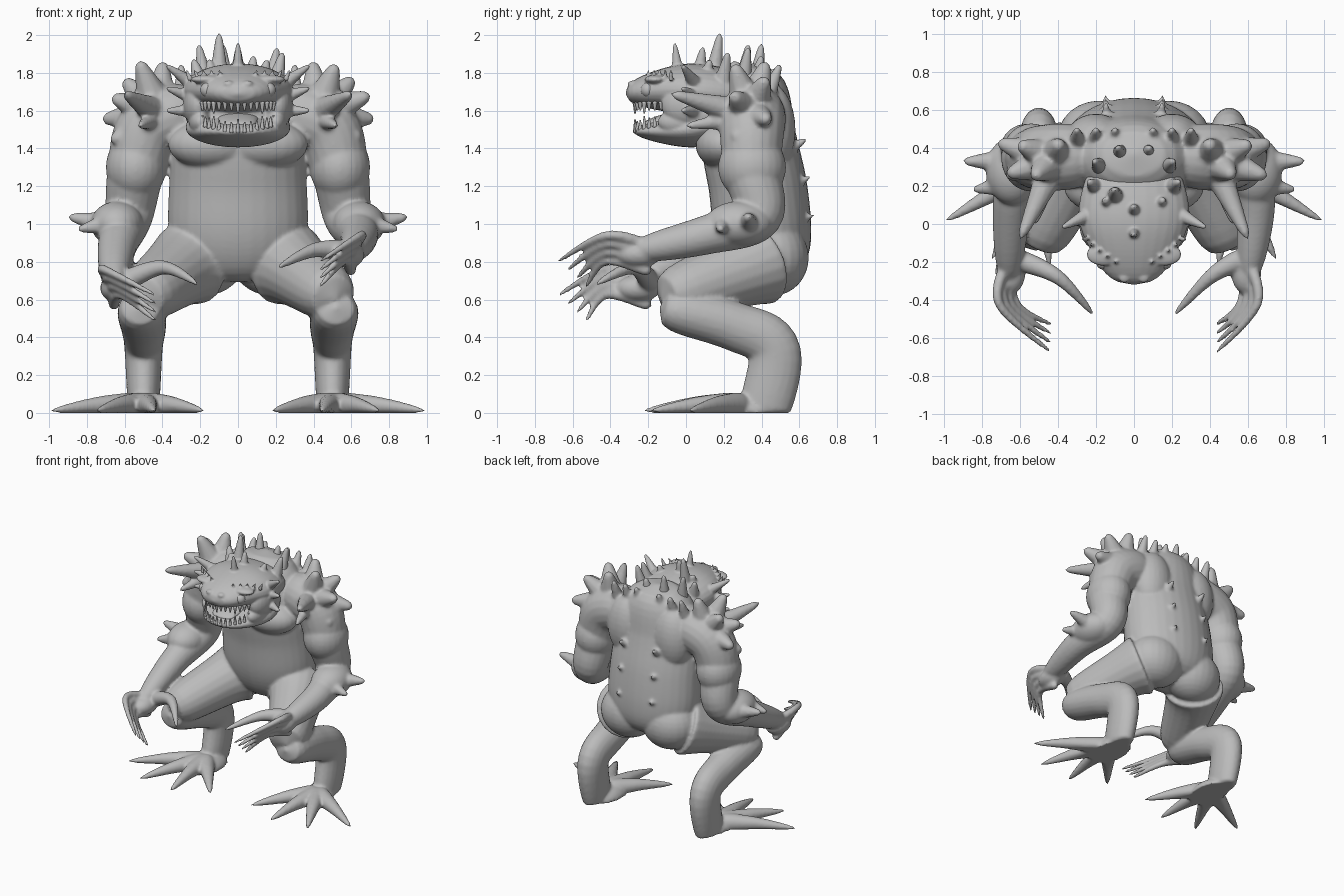
import bpy, bmesh, math, random
from mathutils import Vector, Matrix

random.seed(1)
cube = bpy.data.objects.get("Cube")
if cube:
    bpy.data.objects.remove(cube, do_unlink=True)

grey = (.5, .5, .5, 1)
hide = bpy.data.materials.new("grey hide")
hide.use_nodes = True
hide.diffuse_color = grey
hide.node_tree.nodes["Principled BSDF"].inputs["Base Color"].default_value = grey


def profile(start, end, roundness=8):
    """Radius rule: a straight taper whose two ends are rounded off."""
    def radius(t):
        taper = start + (end - start) * t
        cap = math.sqrt(1 - abs(2 * t - 1) ** roundness)
        return max(taper * cap, .004)
    return radius


def smooth_path(points, steps=8):
    """Flowing curve through the control points."""
    controls = [Vector(p) for p in points]
    controls = [controls[0], *controls, controls[-1]]
    path = []
    for before, here, there, after in zip(controls, controls[1:], controls[2:], controls[3:]):
        leave, arrive = (there - before) / 2, (after - here) / 2
        for k in range(steps):
            t = k / steps
            blend = t * t * (3 - 2 * t)
            path.append(here.lerp(there, blend) + leave * t * (1 - t) ** 2 - arrive * t * t * (1 - t))
    path.append(controls[-1])
    return path


def tube(bm, points, width, depth=None, sides=20):
    """Closed tube along a path, with elliptical rings sized by radius rules."""
    depth = depth or width
    path = smooth_path(points)
    last = len(path) - 1
    side, rings = None, []
    for i, centre in enumerate(path):
        along = (path[min(i + 1, last)] - path[max(i - 1, 0)]).normalized()
        if side is None:
            side = Vector((1, 0, 0)) if abs(along.x) < .8 else Vector((0, 1, 0))
        side = (side - along * side.dot(along)).normalized()
        up = along.cross(side)
        ring = []
        for k in range(sides):
            angle = math.tau * k / sides
            across = side * math.cos(angle) * width(i / last)
            above = up * math.sin(angle) * depth(i / last)
            ring.append(bm.verts.new(centre + across + above))
        rings.append(ring)
    for low, high in zip(rings, rings[1:]):
        for k in range(sides):
            following = (k + 1) % sides
            bm.faces.new((low[k], low[following], high[following], high[k]))
    bm.faces.new(reversed(rings[0]))
    bm.faces.new(rings[-1])


def ball(bm, centre, size):
    matrix = Matrix.Translation(centre) @ Matrix.Diagonal((*size, 1))
    bmesh.ops.create_uvsphere(bm, u_segments=24, v_segments=16, radius=1, matrix=matrix)


def spike(bm, base, tip, radius):
    tube(bm, (base, tip), profile(radius, radius / 5, 20), sides=10)


def finish(bm, name, voxel=None, smoothing=3):
    """Make the object, melting overlapping forms together if a voxel size is given."""
    bmesh.ops.recalc_face_normals(bm, faces=bm.faces)
    mesh = bpy.data.meshes.new(name)
    bm.to_mesh(mesh)
    bm.free()
    mesh.shade_smooth()
    mesh.materials.append(hide)
    obj = bpy.data.objects.new(name, mesh)
    bpy.context.collection.objects.link(obj)
    if voxel:
        fuse = obj.modifiers.new("fuse", 'REMESH')
        fuse.mode = 'VOXEL'
        fuse.voxel_size = voxel
        fuse.use_smooth_shade = True
        relax = obj.modifiers.new("relax", 'SMOOTH')
        relax.factor = .5
        relax.iterations = smoothing


# Torso, from seat to hump
body = bmesh.new()
spine = ((0, .46, .7), (0, .41, .95), (0, .38, 1.2), (0, .33, 1.5), (0, .37, 1.85))
tube(body, spine, profile(.39, .34, 4), profile(.27, .25, 4), sides=32)

for side in (1, -1):
    # The right forearm hangs lower and further out
    drop = 0 if side > 0 else .18
    out = drop / 3

    def place(x, y, z):
        return (side * x, y, z)

    def limb(points, start, end, depth=None):
        tube(body, [place(*p) for p in points], profile(start, end), depth)

    # Chest, shoulder blade, seat and upper arm masses
    ball(body, place(.14, .2, 1.42), (.23, .15, .13))
    ball(body, place(.2, .45, 1.5), (.16, .13, .24))
    ball(body, place(.18, .46, .82), (.22, .19, .2))
    ball(body, place(.54, .35, 1.3), (.16, .18, .18))

    # Folded leg: thigh, then shin
    limb(((.24, .4, .8), (.32, .28, .75), (.52, -.13, .6)), .25, .14)
    limb(((.52, -.14, .56), (.5, .25, .46), (.5, .47, .32), (.5, .38, -.1)), .14, .08, profile(.12, .15))

    # Foot with four long fanned toes
    ball(body, place(.48, .3, 0), (.12, .19, .09))
    for i in range(4):
        angle = math.radians(30 + 33 * i)
        reach = Vector((math.cos(angle), -math.sin(angle), 0)) * (.57 - .02 * i)
        ankle = Vector((.5, .3, .04))
        limb((ankle, ankle + reach / 2, ankle + reach - Vector((0, 0, .03))), .08, .01)

    # Arm, elbow and palm
    limb(((.2, .36, 1.6), (.46, .35, 1.52), (.54, .35, 1.28), (.58, .38, 1.04),
          (.64, .1, .94 - drop / 3), (.6 + out, -.3, .85 - drop)), .2, .08)
    ball(body, place(.64, .28, 1), (.14, .18, .12))
    ball(body, place(.59 + out, -.25, .84 - drop), (.08, .12, .07))

    # Four stacked fingers and an opposed thumb
    for i in range(4):
        low = drop + .045 * i
        limb(((.6 + out, -.18, .88 - low), (.65 + out - .03 * i, -.42, .94 - low),
              (.43, .05 * i - .68, .8 - low)), .035, .012)
    limb(((.57 + out, -.18, .86 - drop), (.4, -.28, .86 - drop / 2), (.21, -.48, .77 - drop / 2)),
         .065, .012)

    # Shoulder spikes fan out from the joint
    joint = Vector((.42, .34, 1.58))
    for i in range(6):
        angle = math.radians(25 * i - 30)
        lean = .3 if i % 2 else -.3
        direction = Vector((math.cos(angle), lean, math.sin(angle)))
        tip = joint + direction * random.uniform(.26, .31)
        spike(body, place(*joint.lerp(tip, .3)), place(*tip), .1)
    spike(body, place(.45, .25, 1.6), place(.6, -.08, 1.69), .08)
    spike(body, place(.45, .25, 1.55), place(.52, 0, 1.52), .06)

    # Elbow and back spikes
    spike(body, place(.7, .33, 1), place(.9, .33, 1.04), .07)
    spike(body, place(.7, .2, 1), place(.85, .18, .97), .06)
    for x in (.1, .2, .3):
        spike(body, place(x, .42, 1.65), place(x, .5, 1.85), .06)
    for i in range(3):
        height = 1 + .2 * i
        spike(body, place(.14, .55, height), place(.15, .68 - .02 * i, height + .05), .04)

# Flat soles
for vert in body.verts:
    vert.co.z = max(vert.co.z, 0)
finish(body, "body", voxel=.0115, smoothing=5)

# Head: skull, lower jaw and throat
head = bmesh.new()
tube(head, ((0, .4, 1.66), (0, .1, 1.7), (0, -.1, 1.71), (0, -.32, 1.69)),
     profile(.35, .22, 2), profile(.18, .1, 2), sides=28)
tube(head, ((0, .25, 1.56), (0, 0, 1.5), (0, -.28, 1.49)),
     profile(.34, .2, 2), profile(.15, .04, 2), sides=28)
ball(head, (0, .1, 1.58), (.28, .2, .15))
for side in (1, -1):
    # Cheek, jaw corner, brow and nostril
    ball(head, (side * .21, .02, 1.63), (.08, .15, .12))
    ball(head, (side * .2, -.02, 1.54), (.06, .13, .07))
    ball(head, (side * .16, -.16, 1.765), (.09, .06, .025))
    ball(head, (side * .05, -.28, 1.74), (.03, .03, .02))
    # Side horns and brow thorns
    for i in range(3):
        spike(head, (side * .24, .05, 1.6 + .07 * i), (side * .38, -.02, 1.6 + .12 * i), .045)
    for i in range(5):
        x, y = side * (.09 + .04 * i), .03 * i - .2
        spike(head, (x, y, 1.76), (x * 1.1, y, 1.82), .018)

# Crown of spikes around the top of the skull
for i in range(9):
    angle = math.tau * i / 9
    x, y = .2 * math.sin(angle), .22 - .16 * math.cos(angle)
    spike(head, (x, y, 1.74), (x * 1.2, y + .03, random.uniform(1.87, 1.96)), .055)
spike(head, (-.1, .14, 1.75), (-.1, .18, 2.01), .06)
spike(head, (0, -.04, 1.78), (0, -.06, 1.96), .04)
finish(head, "head", voxel=.008, smoothing=3)

# Eyes
eyes = bmesh.new()
for side in (1, -1):
    ball(eyes, (side * .16, -.2, 1.71), (.04, .04, .04))
finish(eyes, "eyes")

# Tongue
tongue = bmesh.new()
tube(tongue, ((0, 0, 1.56), (0, -.12, 1.55), (0, -.23, 1.52)), profile(.12, .09, 4), profile(.04, .02, 4))
finish(tongue, "tongue")

# Teeth in two arched rows, the lower one rising to the mouth corners
teeth = bmesh.new()
for i in range(17):
    angle = math.radians(10 * i - 80)
    x, y = .2 * math.sin(angle), -.06 - .21 * math.cos(angle)
    length = .04 if i % 4 else .055
    rim = 1.5 + x * x
    spike(teeth, (x, y, 1.65), (x, y, 1.64 - length), .016)
    spike(teeth, (x, y, rim - .02), (x, y, rim + length), .014)
finish(teeth, "teeth")
